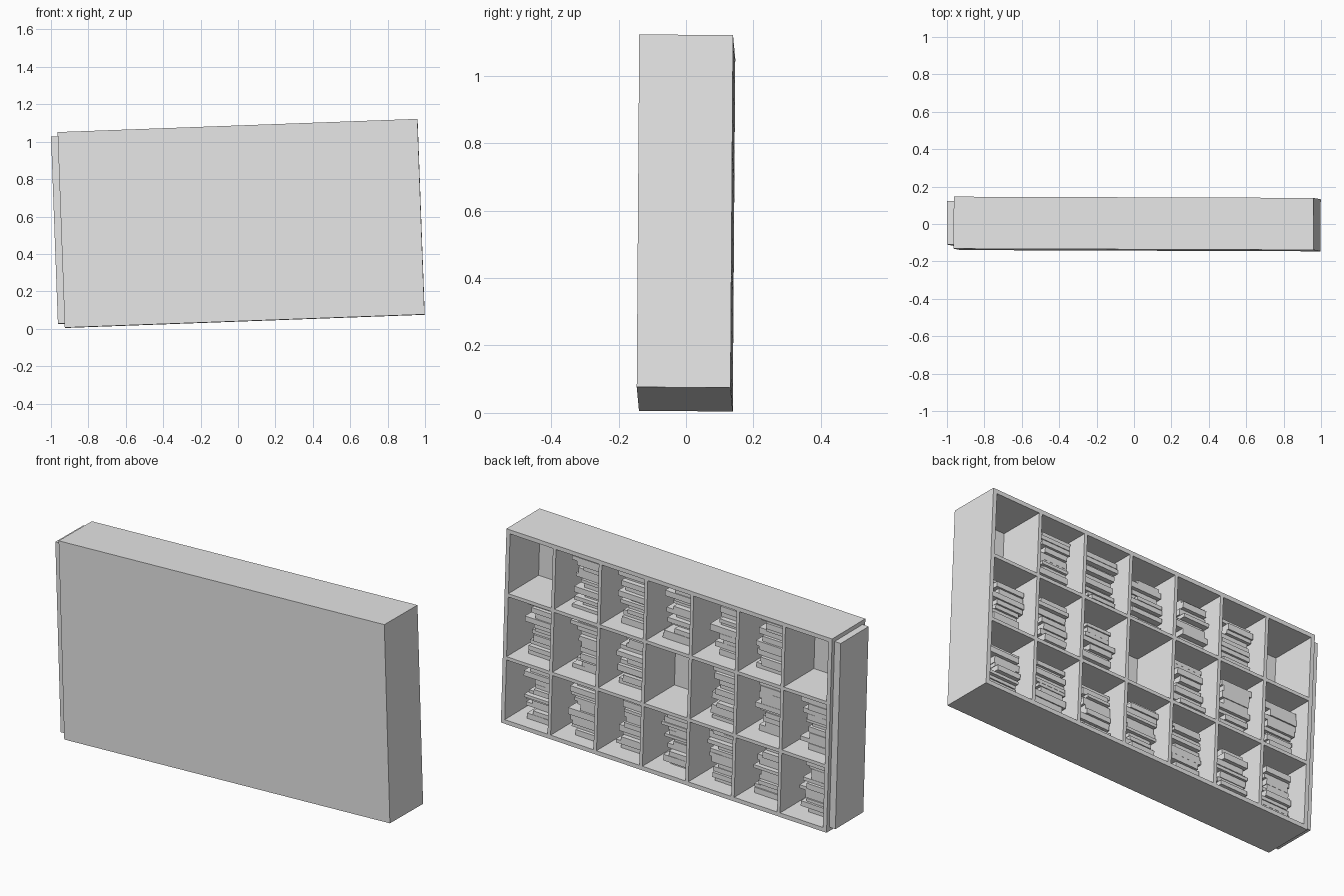
import bpy
import bmesh
import random
from math import radians
from mathutils import Matrix, Vector, Euler

random.seed(4)

if "Cube" in bpy.data.objects:
    bpy.data.objects.remove(bpy.data.objects["Cube"], do_unlink=True)

# Single plain grey
grey = bpy.data.materials.new("plain_grey")
grey.use_nodes = True
GREY = (0.8, 0.8, 0.8, 1)
grey.diffuse_color = GREY
grey.node_tree.nodes["Principled BSDF"].inputs["Base Color"].default_value = GREY

# The whole case leans a little
LEAN = (Matrix.Translation((0.017, 0.0, 0.563))
        @ Euler((radians(-0.4), radians(-2.1), radians(-0.2))).to_matrix().to_4x4())

# Overall half sizes, wall thicknesses and grid
HX, HY, HZ = 0.9625, 0.139, 0.523
WALL, SHELF, PANEL = 0.022, 0.018, 0.025
COLS, ROWS = 7, 3
EMPTY = {(0, 0), (6, 0), (3, 1)}     # column from +x, row from top


def make(name, boxes):
    """One object from a list of (low corner, high corner) boxes."""
    bm = bmesh.new()
    for lo, hi in boxes:
        lo, hi = Vector(lo), Vector(hi)
        size = Matrix.Diagonal((*(hi - lo), 1))
        bmesh.ops.create_cube(bm, size=1, matrix=Matrix.Translation((lo + hi) / 2) @ size)
    mesh = bpy.data.meshes.new(name)
    bm.to_mesh(mesh)
    bm.free()
    mesh.materials.append(grey)
    obj = bpy.data.objects.new(name, mesh)
    obj.matrix_world = LEAN
    bpy.context.collection.objects.link(obj)
    return obj


# Closed front panel and outer frame
inner = -HY + PANEL
make("front_panel", [((-HX, -HY, -HZ), (HX, inner, HZ))])
make("outer_frame", [
    ((-HX, inner, -HZ), (-HX + WALL, HY, HZ)),
    ((HX - WALL, inner, -HZ), (HX, HY, HZ)),
    ((-HX + WALL, inner, -HZ), (HX - WALL, HY, -HZ + WALL)),
    ((-HX + WALL, inner, HZ - WALL), (HX - WALL, HY, HZ)),
])

# Cell sizes and dividers
cell_w = (2 * (HX - WALL) - (COLS - 1) * SHELF) / COLS
cell_h = (2 * (HZ - WALL) - (ROWS - 1) * SHELF) / ROWS


def cell_corner(col, row):
    """Low x and low z of a cell."""
    x = HX - WALL - cell_w - col * (cell_w + SHELF)
    z = HZ - WALL - cell_h - row * (cell_h + SHELF)
    return x, z


uprights, shelves = [], []
for col in range(COLS - 1):
    x, _ = cell_corner(col, 0)
    uprights.append(((x - SHELF, inner, -HZ + WALL), (x, HY, HZ - WALL)))
for row in range(ROWS - 1):
    for col in range(COLS):
        x, z = cell_corner(col, row)
        shelves.append(((x, inner, z - SHELF), (x + cell_w, HY, z)))
make("uprights", uprights)
make("shelves", shelves)

# Uneven stacks of flat books inside the cells
for row in range(ROWS):
    for col in range(COLS):
        if (col, row) in EMPTY:
            continue
        x, z = cell_corner(col, row)
        top = z + cell_h - random.uniform(0.01, 0.05)
        books = []
        while z < top - 0.015:
            thick = min(random.uniform(0.015, 0.035), top - z)
            x0 = x + random.uniform(0.002, 0.025)
            x1 = x + cell_w - random.uniform(0.04, 0.11)
            back = HY - random.uniform(0.075, 0.11)
            books.append(((x0, inner, z), (x1, back, z + thick)))
            z += thick
        make(f"book_stack_{row + 1}_{col + 1}", books)

# Inset base slab on one end
INSET = 0.022
make("end_slab", [((-HX - 0.036, -HY + INSET, -HZ + INSET),
                   (-HX, HY - INSET, HZ - INSET))])
